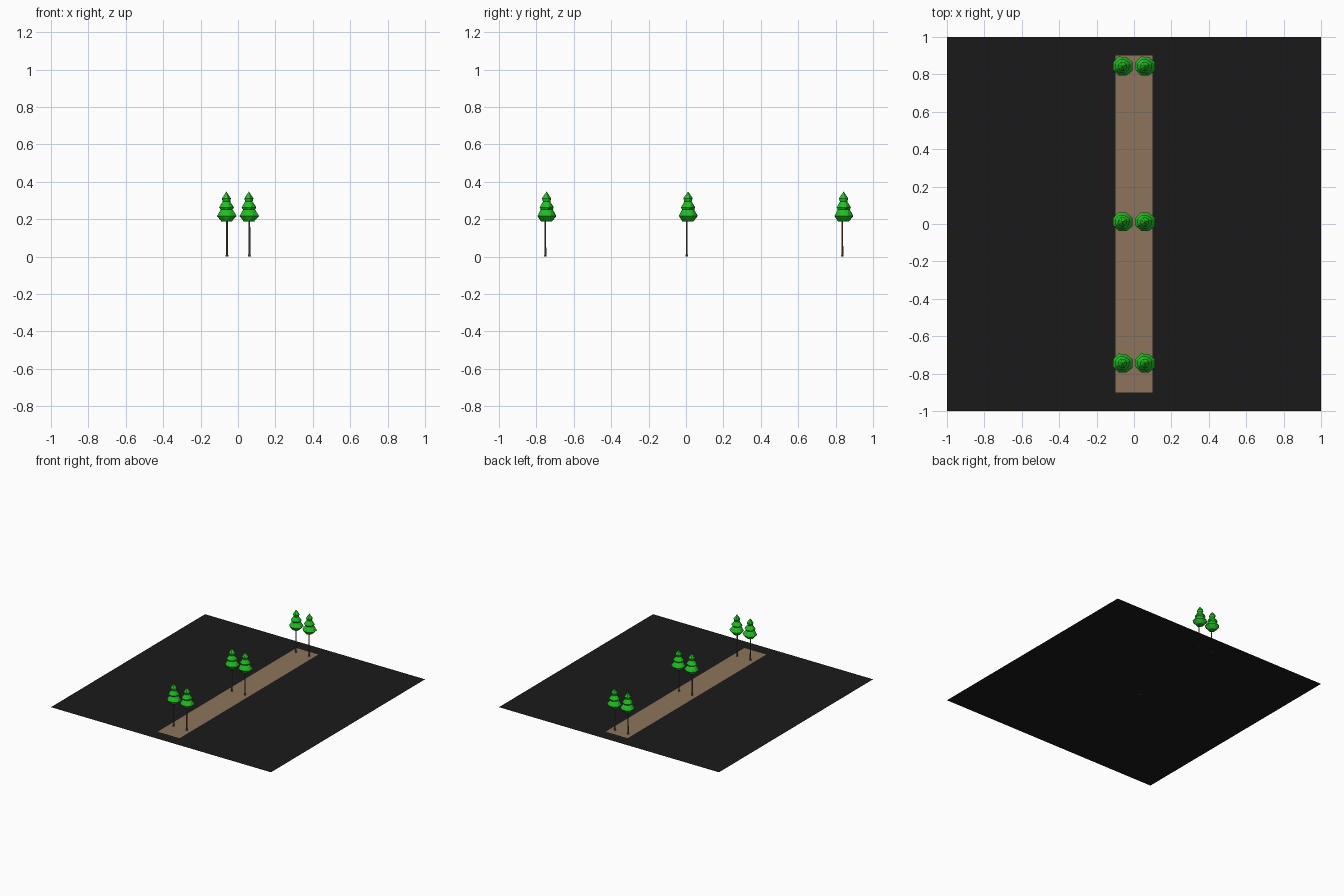
import bpy, bmesh, math, random

if "Cube" in bpy.data.objects:
    bpy.data.objects.remove(bpy.data.objects["Cube"])


def material(name, rgb):
    m = bpy.data.materials.new(name)
    lin = [(c / 255 / 12.92) if c < 11 else ((c / 255 + 0.055) / 1.055) ** 2.4 for c in rgb]
    m.diffuse_color = (*lin, 1)
    m.use_nodes = True
    m.node_tree.nodes["Principled BSDF"].inputs["Base Color"].default_value = m.diffuse_color
    return m


ASPHALT = material("dark ground", (26, 26, 26))
DIRT = material("path brown", (140, 116, 91))
BARK = material("bark brown", (108, 88, 70))
LEAF = material("leaf green", (34, 190, 36))


def add_object(name, mesh, loc=(0, 0, 0)):
    ob = bpy.data.objects.new(name, mesh)
    ob.location = loc
    bpy.context.collection.objects.link(ob)


def sheet(name, hx, hy, z, mat):
    me = bpy.data.meshes.new(name)
    me.from_pydata([(-hx, -hy, z), (hx, -hy, z), (hx, hy, z), (-hx, hy, z)], [], [(0, 1, 2, 3)])
    me.materials.append(mat)
    add_object(name, me)


def lathe(name, profile, sides, mat, jitter=0.0, twist=0.5):
    """Closed low-poly body from (radius, z) rings, flat shaded."""
    rnd = random.Random(4)
    bm = bmesh.new()
    prev = None
    for i, (r, z) in enumerate(profile):
        ring = []
        for k in range(sides):
            a = 2 * math.pi * (k + twist * (i % 2)) / sides
            rr = r * (1 + rnd.uniform(-jitter, jitter))
            ring.append(bm.verts.new((rr * math.cos(a), rr * math.sin(a), z)))
        if prev:
            for k in range(sides):
                n = (k + 1) % sides
                if twist == 0:
                    bm.faces.new((prev[k], prev[n], ring[n], ring[k]))
                elif i % 2:
                    bm.faces.new((prev[k], prev[n], ring[k]))
                    bm.faces.new((prev[n], ring[n], ring[k]))
                else:
                    bm.faces.new((prev[k], prev[n], ring[n]))
                    bm.faces.new((prev[k], ring[n], ring[k]))
        else:
            bm.faces.new(ring[::-1])
        prev = ring
    bm.faces.new(prev)
    bmesh.ops.recalc_face_normals(bm, faces=bm.faces)
    me = bpy.data.meshes.new(name)
    bm.to_mesh(me)
    bm.free()
    me.materials.append(mat)
    return me


# Ground and path
sheet("ground", 1, 1, 0, ASPHALT)
sheet("path", 0.1, 0.9, 0.001, DIRT)

# Tree parts: flared trunk and three-tier crown
trunk = lathe("trunk", [(0.009, 0), (0.006, 0.012), (0.005, 0.1), (0.004, 0.215)], 6, BARK, 0, 0)
crown = lathe("crown", [(0.028, 0.187), (0.056, 0.217), (0.031, 0.252), (0.041, 0.263),
                        (0.019, 0.294), (0.026, 0.312), (0.001, 0.347)], 8, LEAF, 0.08)

# Three pairs of trees along the path
for row, y in enumerate((-0.752, 0.004, 0.836)):
    for side, x in (("left", -0.059), ("right", 0.061)):
        add_object(f"trunk_{side}_{row}", trunk, (x, y, 0))
        add_object(f"crown_{side}_{row}", crown, (x - 0.003, y + 0.007, 0))
